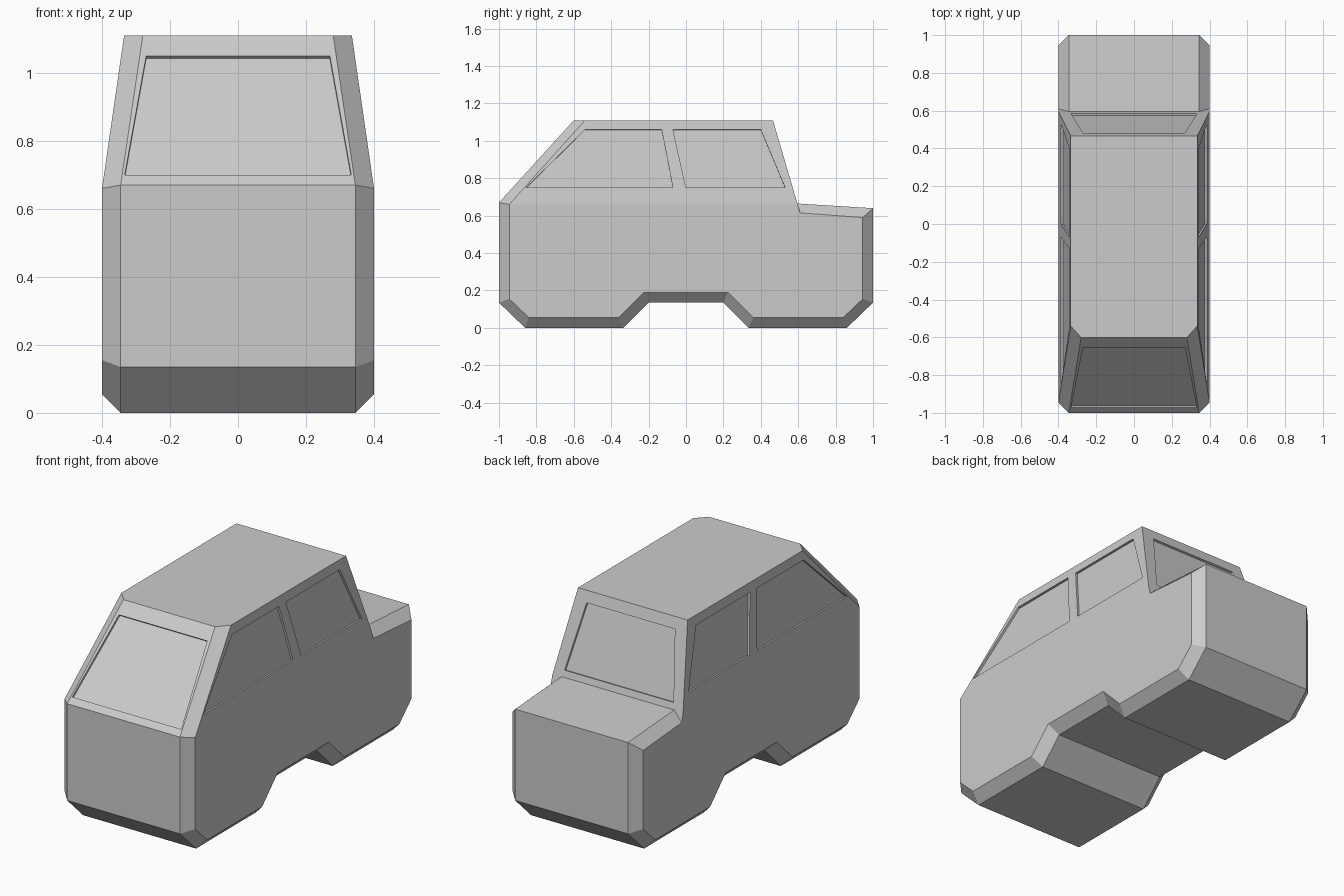
import bpy, bmesh
from mathutils import Vector

if "Cube" in bpy.data.objects:
    bpy.data.objects.remove(bpy.data.objects["Cube"])


def make_object(name, verts, faces):
    bm = bmesh.new()
    vs = [bm.verts.new(v) for v in verts]
    for f in faces:
        bm.faces.new([vs[i] for i in f])
    bmesh.ops.recalc_face_normals(bm, faces=bm.faces)
    mesh = bpy.data.meshes.new(name)
    bm.to_mesh(mesh)
    bm.free()
    ob = bpy.data.objects.new(name, mesh)
    bpy.context.collection.objects.link(ob)
    return ob


# Side profile (y, z): outer ring along the centre, inner ring on the flanks
centre = [(-.6, 1.11), (-1, .67), (-1, .135), (-.86, 0), (-.335, 0), (-.2, .135),
          (.2, .135), (.335, 0), (.86, 0), (1, .135), (1, .64), (.595, .665)]
flank = [(-.54, 1.11), (-.945, .66), (-.945, .155), (-.84, .055), (-.36, .055), (-.225, .19),
         (.225, .19), (.36, .055), (.84, .055), (.945, .155), (.945, .59), (.61, .615),
         (.597, .66), (.465, 1.11)]
n, m = len(centre), len(flank)


def flank_x(z):
    return .4 - max(0, z - .66) * .065 / .45


# Car body: centre strip, bevel strip, flanks, roof and rear wall
half = n + m
verts = []
for s in (1, -1):
    verts += [(s * (.28 if i == 0 else .345), y, z) for i, (y, z) in enumerate(centre)]
    verts += [(s * flank_x(z), y, z) for y, z in flank]
faces = [(i, i + 1, half + i + 1, half + i) for i in range(n - 1)]
for o in (0, half):
    q = o + n
    faces += [(o + i, o + i + 1, q + i + 1, q + i) for i in range(n - 1)]
    faces.append([q + i for i in range(1, 13)])
    faces.append((q, q + 1, q + 12, q + 13))
a, b = n, half + n
faces.append((0, a, a + 13, b + 13, b, half))
faces.append((11, a + 11, a + 12, a + 13, b + 13, b + 12, b + 11, half + 11))
body = make_object("car_body", verts, faces)


# Recessed windows, cut with thin slabs lying in the wall planes
def recess(name, pts, depth=.012):
    p = [Vector(v) for v in pts]
    nor = (p[1] - p[0]).cross(p[2] - p[0]).normalized() * depth
    cutter = make_object(name, [v + nor for v in p] + [v - nor for v in p],
                         [(0, 1, 2, 3), (4, 5, 6, 7)] +
                         [(i, (i + 1) % 4, 4 + (i + 1) % 4, 4 + i) for i in range(4)])
    cutter.hide_render = True
    mod = body.modifiers.new(name, 'BOOLEAN')
    mod.operation, mod.solver, mod.object = 'DIFFERENCE', 'EXACT', cutter
    bpy.context.view_layer.objects.active = body
    bpy.ops.object.modifier_apply(modifier=mod.name)
    bpy.data.objects.remove(cutter)


def end_window(name, y_at):
    recess(name, [(x, y_at(z), z) for x, z in
                  ((-.333, .70), (.333, .70), (.27, 1.05), (-.27, 1.05))])


end_window("windscreen_cutter", lambda z: -1 + (z - .67) / 1.1)
end_window("rear_window_cutter", lambda z: .595 - (z - .665) * .292)

side_windows = {
    "front_window_cutter": [(-.855, .75), (-.07, .75), (-.13, 1.06), (-.54, 1.06)],
    "back_window_cutter": [(0, .75), (.53, .75), (.4, 1.06), (-.07, 1.06)]}
for s in (1, -1):
    for name, pts in side_windows.items():
        recess(name, [(s * flank_x(z), y, z) for y, z in pts])
